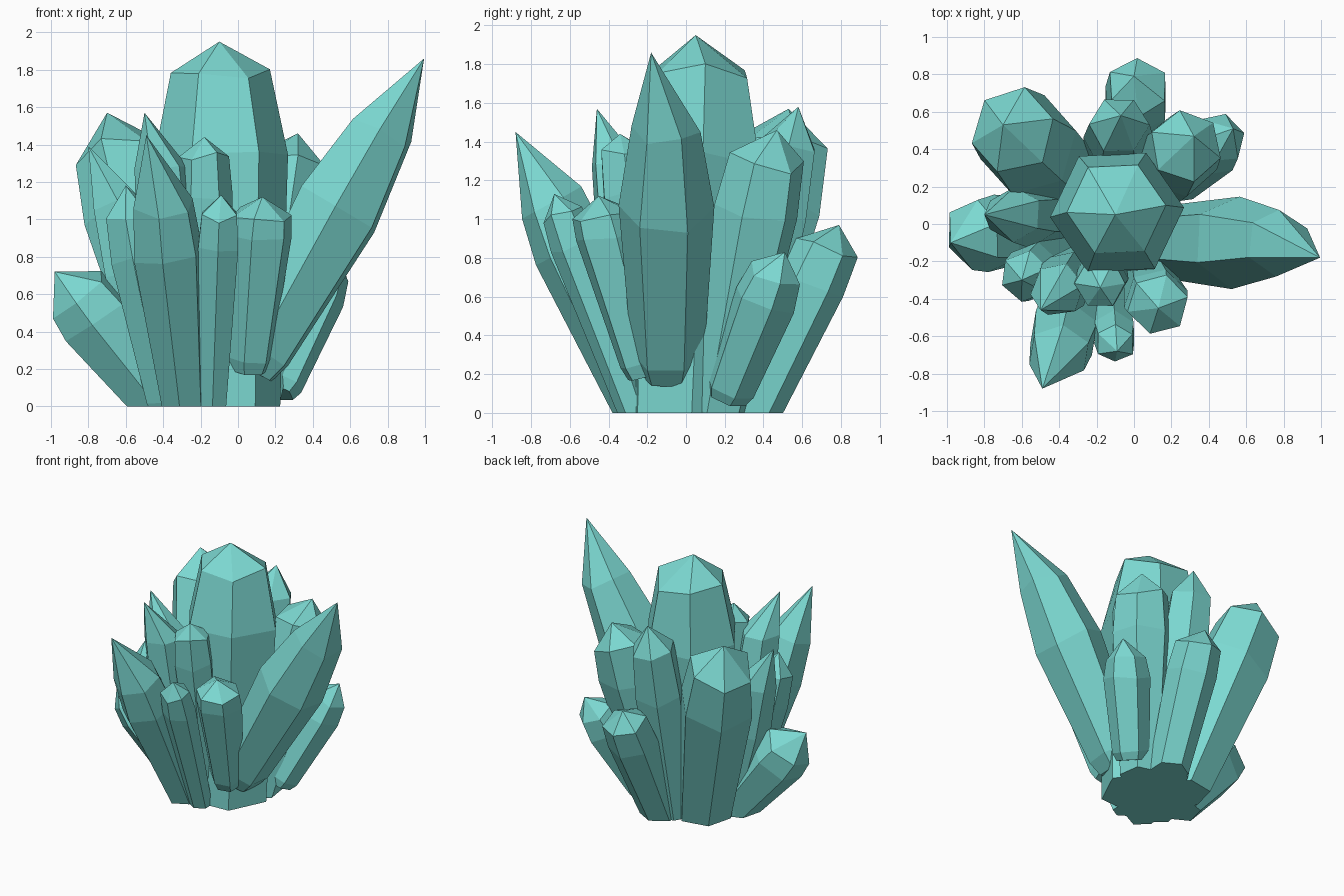
import bpy, bmesh, math, random
from mathutils import Vector

random.seed(4)
old = bpy.data.objects.get("Cube")
if old:
    bpy.data.objects.remove(old, do_unlink=True)

# Single crystal colour
COLOUR = (0.2, 0.69, 0.64, 1.0)
teal = bpy.data.materials.new("teal_crystal")
teal.use_nodes = True
teal.diffuse_color = COLOUR
teal.node_tree.nodes["Principled BSDF"].inputs["Base Color"].default_value = COLOUR


def crystal(name, foot, neck, tip, radii, turn=0, sides=6, belly=0.7):
    """Faceted shaft from foot to neck, closed by a point at tip.
    radii: foot, widest and neck radius."""
    foot, neck, tip = Vector(foot), Vector(neck), Vector(tip)
    axis = (neck - foot).normalized()
    u = Vector((0, 1, 0)).cross(axis).normalized()
    v = axis.cross(u)
    bm = bmesh.new()
    rings = []
    wobble = [random.uniform(0.97, 1.04) for _ in range(sides)]
    for t, r, slide in zip((0, 0.08, belly, 1), (radii[0] * 0.8, radii[0], radii[1], radii[2]),
                           (0, 0.05, 0.12, 0.15)):
        centre = foot.lerp(neck, t)
        ring = []
        for i in range(sides):
            a = math.radians(turn) + math.tau * i / sides
            p = centre + (u * math.cos(a) + v * math.sin(a)) * r * wobble[i]
            ring.append(bm.verts.new(p + axis * r * slide * random.uniform(-1, 1)))
        rings.append(ring)
    bm.faces.new(rings[0][::-1])
    for low, high in zip(rings, rings[1:]):
        for i in range(sides):
            j = (i + 1) % sides
            bm.faces.new((low[i], low[j], high[j], high[i]))
    top = bm.verts.new(tip)
    for i in range(sides):
        bm.faces.new((rings[-1][i], rings[-1][(i + 1) % sides], top))

    # Trim flat on the ground and close the cut
    cut = bmesh.ops.bisect_plane(bm, geom=bm.verts[:] + bm.edges[:] + bm.faces[:],
                                 plane_co=(0, 0, 0), plane_no=(0, 0, -1), clear_outer=True)
    rim = [e for e in cut["geom_cut"] if isinstance(e, bmesh.types.BMEdge)]
    if rim:
        bmesh.ops.contextual_create(bm, geom=rim)
    bmesh.ops.recalc_face_normals(bm, faces=bm.faces[:])
    mesh = bpy.data.meshes.new(name)
    bm.to_mesh(mesh)
    bm.free()
    mesh.materials.append(teal)
    bpy.context.collection.objects.link(bpy.data.objects.new(name, mesh))


# Tall central crystal
crystal("main_crystal", (-0.08, 0, -0.2), (-0.095, 0.08, 1.77), (-0.1, 0.05, 1.95),
        (0.31, 0.365, 0.27), turn=4, belly=0.77)

# Long leaning spikes
crystal("right_spike", (0.06, -0.09, 0.2), (0.77, -0.1, 1.47), (0.995, -0.18, 1.86),
        (0.19, 0.25, 0.18), turn=25, belly=0.68)
crystal("front_spike", (-0.28, -0.2, -0.1), (-0.4, -0.69, 1.08), (-0.49, -0.88, 1.45),
        (0.12, 0.195, 0.17), turn=20, belly=0.78)
crystal("left_spike", (-0.36, 0.03, -0.1), (-0.64, 0.05, 1.08), (-0.8, 0.05, 1.39),
        (0.13, 0.175, 0.15), turn=30)
crystal("front_left_spike", (-0.3, -0.2, -0.1), (-0.41, -0.35, 1.27), (-0.5, -0.46, 1.57),
        (0.12, 0.165, 0.145), turn=10)

# Thick blunt crystals around the back and left
crystal("back_left_crystal", (-0.25, 0.15, -0.1), (-0.65, 0.5, 1.37), (-0.7, 0.53, 1.57),
        (0.2, 0.275, 0.235), turn=15, belly=0.78)
crystal("back_right_crystal", (0.05, 0.14, -0.1), (0.28, 0.42, 1.31), (0.32, 0.47, 1.46),
        (0.16, 0.22, 0.195), turn=40, belly=0.8)
crystal("back_crystal", (-0.1, 0.25, -0.1), (-0.08, 0.53, 1.38), (-0.07, 0.58, 1.58),
        (0.15, 0.185, 0.16), turn=0, belly=0.75)
crystal("left_low_crystal", (-0.36, -0.01, -0.05), (-0.86, -0.06, 0.6), (-0.98, -0.1, 0.72),
        (0.15, 0.21, 0.19), turn=20, belly=0.8)
crystal("back_low_crystal", (-0.03, 0.3, -0.1), (0.02, 0.73, 0.85), (0.0, 0.79, 0.97),
        (0.14, 0.18, 0.165), turn=30, belly=0.8)
crystal("back_right_low_crystal", (0.2, 0.21, 0.08), (0.46, 0.46, 0.72), (0.53, 0.51, 0.83),
        (0.13, 0.165, 0.14), turn=10, belly=0.8)

# Slim crystals along the front
crystal("front_middle_crystal", (-0.15, -0.15, -0.1), (-0.18, -0.32, 1.35), (-0.18, -0.34, 1.44),
        (0.11, 0.15, 0.135), turn=0, belly=0.85)
crystal("front_low_crystal", (-0.14, -0.23, -0.1), (-0.1, -0.64, 1.03), (-0.09, -0.68, 1.13),
        (0.08, 0.12, 0.105), turn=30, belly=0.85)
crystal("front_right_crystal", (0.06, -0.21, 0.19), (0.13, -0.43, 1.02), (0.13, -0.45, 1.12),
        (0.12, 0.175, 0.165), turn=15, belly=0.88)
crystal("left_slim_crystal", (-0.37, -0.15, -0.05), (-0.58, -0.28, 1.02), (-0.6, -0.3, 1.18),
        (0.11, 0.155, 0.135), turn=20, belly=0.8)
